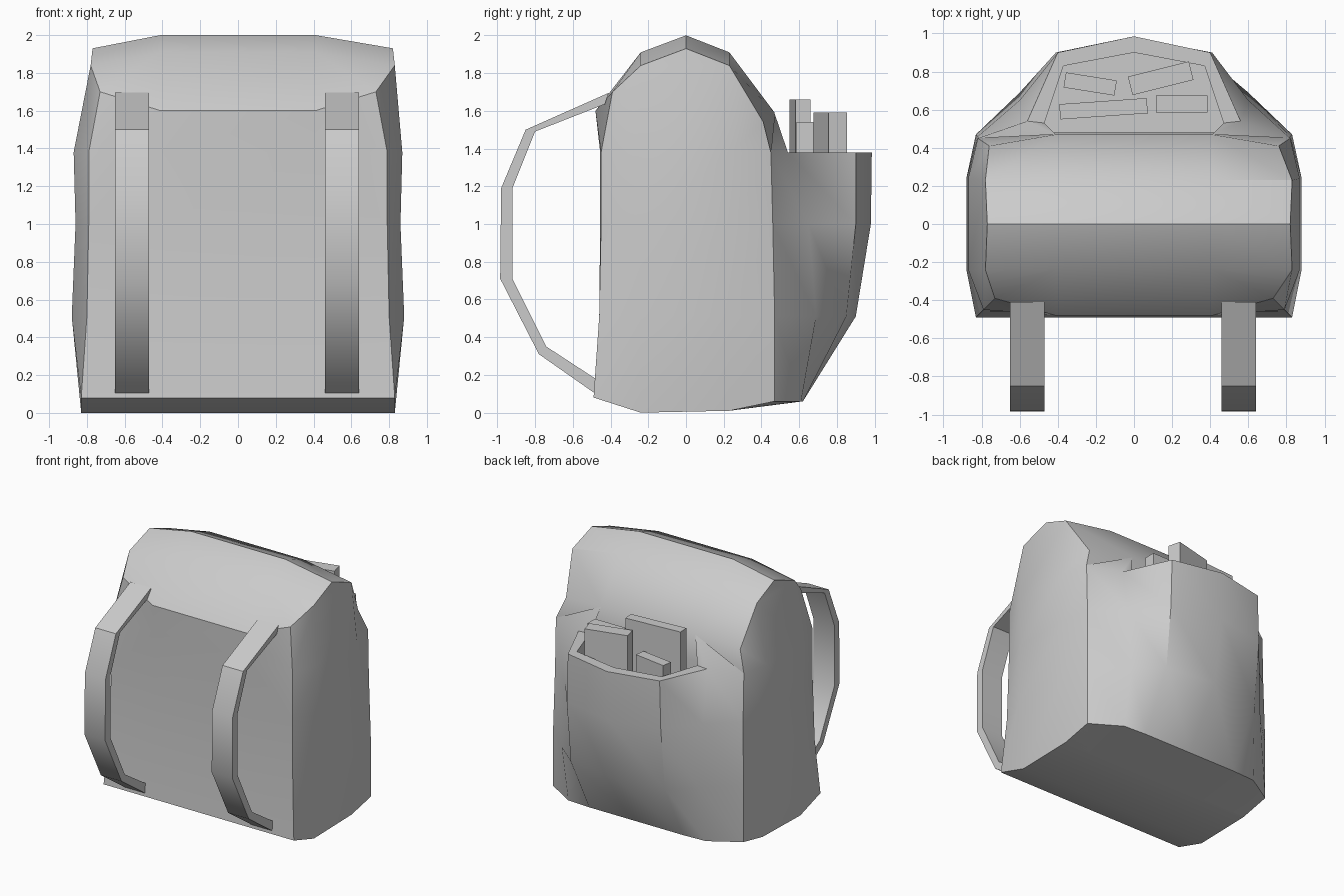
import bpy, bmesh, math
from mathutils import Matrix

if "Cube" in bpy.data.objects:
    bpy.data.objects.remove(bpy.data.objects["Cube"])


def make(name, verts, faces):
    bm = bmesh.new()
    vs = [bm.verts.new(v) for v in verts]
    for f in faces:
        bm.faces.new([vs[i] for i in f])
    bmesh.ops.recalc_face_normals(bm, faces=bm.faces)
    me = bpy.data.meshes.new(name)
    bm.to_mesh(me)
    bm.free()
    ob = bpy.data.objects.new(name, me)
    bpy.context.collection.objects.link(ob)
    return ob


def smooth(ob, angle=35):
    bpy.ops.object.select_all(action='DESELECT')
    ob.select_set(True)
    bpy.context.view_layer.objects.active = ob
    bpy.ops.object.shade_smooth_by_angle(angle=math.radians(angle))


def strip(a, b, n):
    """Quads between two rows of n points starting at indices a and b."""
    return [(a + i, a + i + 1, b + i + 1, b + i) for i in range(n - 1)]


# Main bag: side panels are 5 rows x 4 columns of (x, y, z) plus a peak
panel = [
    [(.83, -.49, .08), (.83, -.24, 0), (.83, .23, .01), (.83, .47, .06)],
    [(.80, -.46, .51), (.88, -.24, .51), (.88, .24, .51), (.83, .47, .51)],
    [(.79, -.45, 1.0), (.86, -.24, 1.0), (.86, .24, 1.0), (.82, .46, 1.0)],
    [(.79, -.45, 1.38), (.87, -.24, 1.38), (.87, .24, 1.38), (.82, .45, 1.38)],
    [(.73, -.39, 1.70), (.81, -.24, 1.84), (.81, .23, 1.84), (.76, .41, 1.54)],
]
outline = [0, 4, 8, 12, 16, 17, 20, 18, 19, 15, 11, 7, 3, 2, 1]
middle = [(-.49, .08), (-.46, .51), (-.455, 1.0), (-.455, 1.38), (-.48, 1.60), (-.24, 1.91),
          (0, 2.0), (.23, 1.91), (.47, 1.59), (.48, 1.38), (.48, 1.0), (.48, .51),
          (.47, .06), (.23, .01), (-.24, 0)]
verts, faces = [], []
for s, top in ((-1, -.03), (1, .02)):
    base = len(verts)
    pts = [p for row in panel for p in row] + [(.80, 0, 1.93)]
    verts += [(s * (x + (top if z > 1.8 else 0)), y, z) for x, y, z in pts]
    for r in range(4):
        faces += strip(base + 4 * r, base + 4 * r + 4, 4)
    faces.append((base + 16, base + 17, base + 18, base + 19)[1:3] + (base + 20,))
    verts += [(s * .41, y, z) for y, z in middle]
    for i in range(15):
        j = (i + 1) % 15
        faces.append((base + outline[i], base + outline[j], base + 21 + j, base + 21 + i))
for i in range(15):
    j = (i + 1) % 15
    faces.append((21 + i, 21 + j, 57 + j, 57 + i))
smooth(make("bag_body", verts, faces))


# Back pocket: half rows of (x, y) from the centre outwards, mirrored
def full(half, z):
    return [(-x, y, z) for x, y in half[:0:-1]] + [(x, y, z) for x, y in half]


rows = [
    (.01, [(0, .23), (.41, .23), (.60, .23), (.83, .23)]),
    (.06, [(0, .62), (.41, .62), (.60, .61), (.83, .47)]),
    (.51, [(0, .90), (.41, .85), (.60, .69), (.83, .47)]),
    (1.0, [(0, .98), (.41, .90), (.60, .65), (.82, .46)]),
    (1.38, [(0, .985), (.40, .90), (.56, .54), (.82, .45)]),
]
verts = [p for z, half in rows for p in full(half, z)]
faces = [f for r in range(4) for f in strip(7 * r, 7 * r + 7, 7)]
# rim, inner wall and floor
rim = [(0, .90), (.37, .83), (.47, .53), (.47, .42)]
verts += full(rim, 1.38) + full(rim, 1.0)
faces += strip(29, 36, 5) + strip(35, 42, 7) + [tuple(range(42, 49))]
# gussets joining the rim corners to the bag
verts += [(-.41, .47, 1.585), (.41, .47, 1.585)]
faces += [(28, 29, 49), (29, 36, 49), (34, 33, 50), (33, 40, 50)]
smooth(make("back_pocket", verts, faces))

# Shoulder straps: outer path then inner path, given width along x
outer = [(-.41, 1.695), (-.85, 1.50), (-.98, 1.19), (-.985, .71), (-.78, .31), (-.48, .10)]
inner = [(-.43, 1.635), (-.80, 1.49), (-.92, 1.19), (-.92, .71), (-.74, .35), (-.48, .18)]
for side, x0, x1 in (("left", -.65, -.47), ("right", .46, .64)):
    verts = [(x, y, z) for x in (x0, x1) for path in (outer, inner) for y, z in path]
    faces = [f for a, b in ((0, 6), (12, 18), (0, 12), (6, 18)) for f in strip(a, b, 6)]
    faces += [(0, 6, 18, 12), (5, 11, 23, 17)]
    smooth(make(side + "_strap", verts, faces))

# Books in the pocket: centre x, y, length, thickness, turn, top height
books = [(-.23, .735, .27, .08, -9, 1.45), (.14, .765, .33, .10, 14, 1.59),
         (-.16, .605, .46, .08, 4, 1.66), (.25, .63, .27, .09, 0, 1.54)]
for n, (x, y, length, thick, turn, top) in enumerate(books):
    bpy.ops.mesh.primitive_cube_add(size=1)
    book = bpy.context.object
    book.name = f"book_{n + 1}"
    h = top - 1.0
    book.data.transform(Matrix.Translation((x, y, 1.0 + h / 2))
                        @ Matrix.Rotation(math.radians(turn), 4, 'Z')
                        @ Matrix.Diagonal((length, thick, h, 1)))
